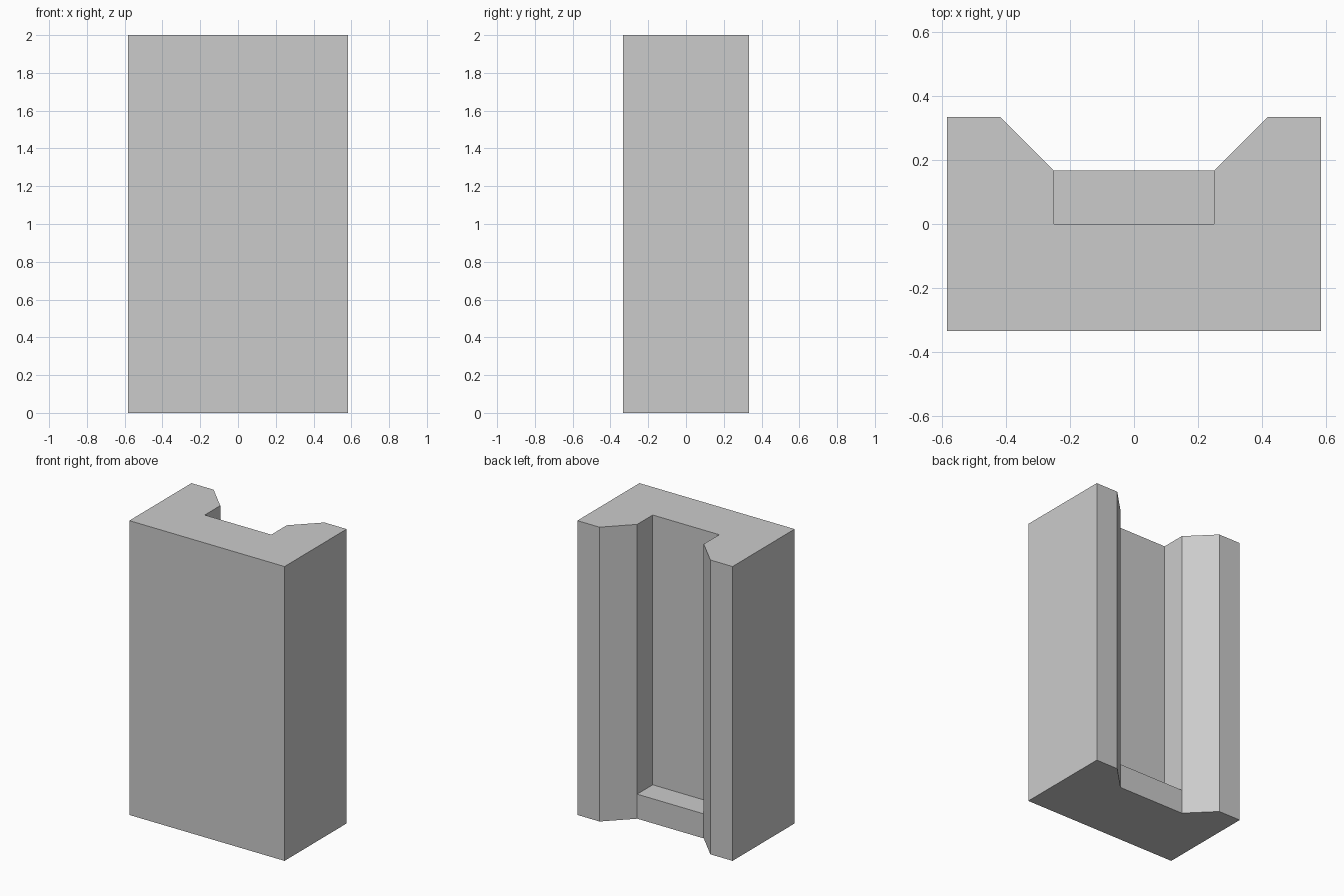
import bpy, bmesh

if "Cube" in bpy.data.objects:
    bpy.data.objects.remove(bpy.data.objects["Cube"])

U = 1 / 6          # base module of the design
HALF_X, HALF_Y, HEIGHT = 3.5 * U, 2 * U, 2.0
LEDGE = U          # height of the sill at the foot of the channel
INNER = 0.25       # half width of the channel


def prism(name, outline, z0, z1):
    """Extrude a closed xy outline from z0 to z1."""
    bm = bmesh.new()
    face = bm.faces.new([bm.verts.new((x, y, z0)) for x, y in outline])
    ext = bmesh.ops.extrude_face_region(bm, geom=[face], use_keep_orig=True)
    for v in ext["geom"]:
        if isinstance(v, bmesh.types.BMVert):
            v.co.z = z1
    bmesh.ops.recalc_face_normals(bm, faces=bm.faces)
    mesh = bpy.data.meshes.new(name)
    bm.to_mesh(mesh)
    bm.free()
    obj = bpy.data.objects.new(name, mesh)
    bpy.context.collection.objects.link(obj)
    return obj


# Wall block with a splayed recess along its back
half = [(HALF_X, -HALF_Y), (HALF_X, HALF_Y), (2.5 * U, HALF_Y), (INNER, U)]
wall = prism("wall_block", half + [(-x, y) for x, y in reversed(half)], 0, HEIGHT)

# Square channel, open at the top and back, leaving a sill at the foot
cutter = prism("channel_cutter",
               [(-INNER, 0), (INNER, 0), (INNER, HALF_Y + U), (-INNER, HALF_Y + U)],
               LEDGE, HEIGHT + U)
cutter.hide_render = True

cut = wall.modifiers.new("channel", "BOOLEAN")
cut.operation = "DIFFERENCE"
cut.solver = "EXACT"
cut.object = cutter
bpy.context.view_layer.objects.active = wall
bpy.ops.object.modifier_apply(modifier=cut.name)
bpy.data.objects.remove(cutter)
